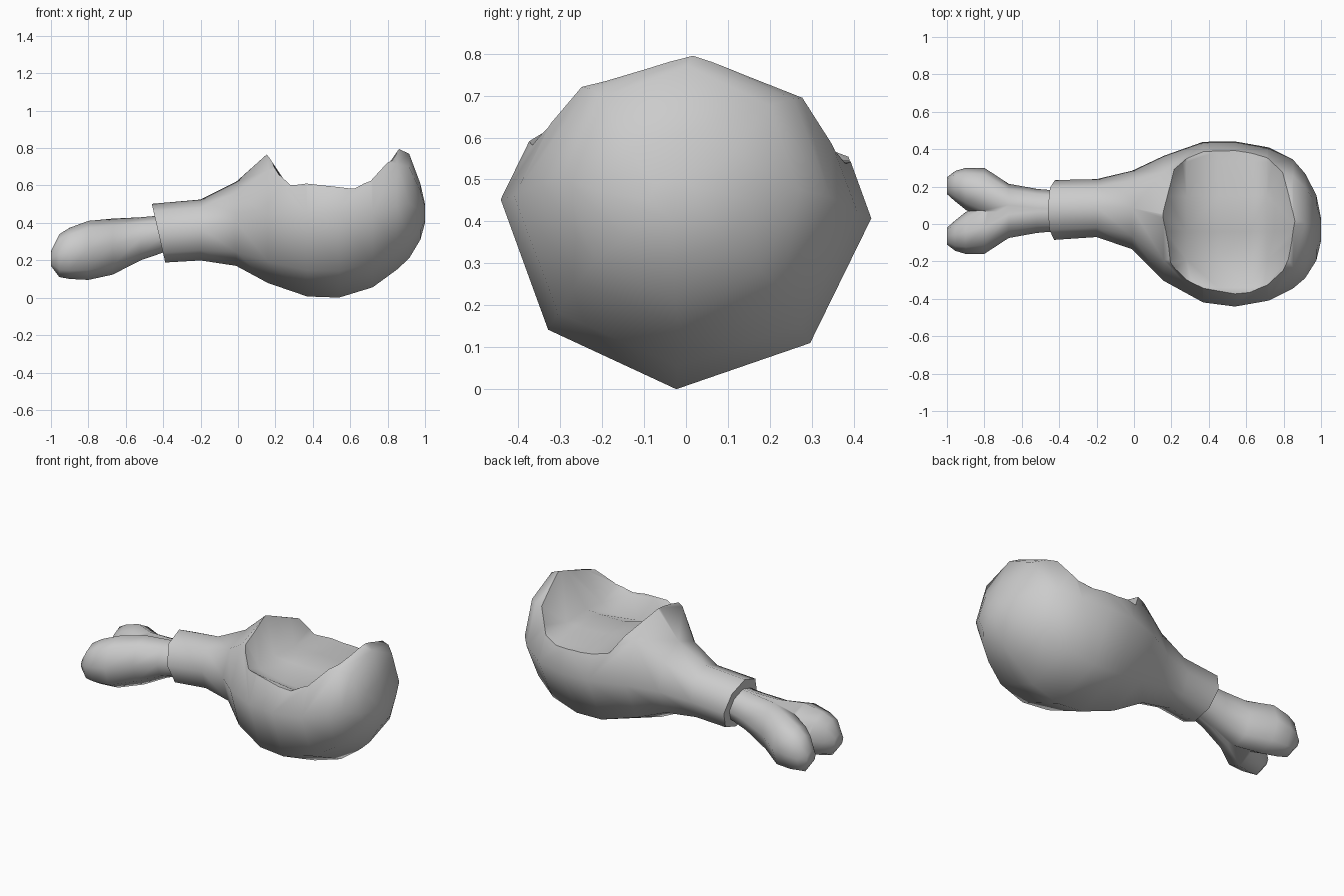
import bpy, bmesh, math

if "Cube" in bpy.data.objects:
    bpy.data.objects.remove(bpy.data.objects["Cube"])


def finish(name, bm):
    bmesh.ops.recalc_face_normals(bm, faces=bm.faces)
    mesh = bpy.data.meshes.new(name)
    bm.to_mesh(mesh)
    bm.free()
    ob = bpy.data.objects.new(name, mesh)
    bpy.context.collection.objects.link(ob)
    return ob


def loft(name, rings, sides=8, tilt=0.0):
    """Closed tube through elliptical rings (x, y, z, half width, half height)."""
    bm = bmesh.new()
    loops = []
    for i, (x, y, z, ry, rz) in enumerate(rings):
        lean = tilt if i == 0 else 0.0
        loop = []
        for k in range(sides):
            a = 2 * math.pi * k / sides - math.radians(3)
            loop.append(bm.verts.new((x - lean * math.sin(a),
                                      y + ry * math.cos(a), z + rz * math.sin(a))))
        loops.append(loop)
    for a, b in zip(loops, loops[1:]):
        for k in range(sides):
            n = (k + 1) % sides
            bm.faces.new((a[k], a[n], b[n], b[k]))
    bm.faces.new(loops[0])
    bm.faces.new(loops[-1])
    return finish(name, bm)


def combine(ob, other, operation):
    mod = ob.modifiers.new("cut", 'BOOLEAN')
    mod.operation = operation
    mod.object = other
    mod.solver = 'EXACT'
    bpy.context.view_layer.objects.active = ob
    bpy.ops.object.modifier_apply(modifier=mod.name)
    bpy.data.objects.remove(other)


def smooth(ob, angle):
    bpy.ops.object.select_all(action='DESELECT')
    ob.select_set(True)
    bpy.context.view_layer.objects.active = ob
    bpy.ops.object.shade_smooth_by_angle(angle=math.radians(angle))


# Meat: pear-shaped body with a slanted cuff at the bone
meat = loft("meat", [
    (-.425, .075, .345, .16, .157),
    (-.20, .085, .362, .155, .163),
    (-.01, .075, .395, .21, .225),
    (.16, .03, .425, .335, .347),
    (.37, .01, .43, .43, .424),
    (.54, 0, .43, .442, .43),
    (.72, 0, .44, .41, .385),
    (.85, 0, .475, .345, .325),
    (.915, -.01, .49, .28, .28),
    (.975, -.02, .46, .175, .15),
    (1.0, -.03, .45, .06, .05)], tilt=.036)

# Bite: uneven scoop with a pit and a low mound, extruded upwards and removed
xs = (.08, .28, .45, .62, .71, .92)
ys = (-.55, -.34, -.19, -.04, .15, .33, .55)
heights = ((.88, .63, .61, .60, .64, .88),
           (.88, .62, .60, .58, .63, .88),
           (.88, .56, .52, .51, .56, .88),
           (.88, .58, .57, .57, .58, .88),
           (.88, .57, .57, .56, .57, .88),
           (.88, .57, .55, .54, .57, .88),
           (.88, .56, .53, .53, .55, .88))
bm = bmesh.new()
grid = [[bm.verts.new((x, y, h)) for x, h in zip(xs, row)]
        for y, row in zip(ys, heights)]
for j in range(len(ys) - 1):
    for i in range(len(xs) - 1):
        bm.faces.new((grid[j][i], grid[j][i + 1], grid[j + 1][i + 1], grid[j + 1][i]))
top = bmesh.ops.extrude_face_region(bm, geom=bm.faces[:], use_keep_orig=True)
for v in top["geom"]:
    if isinstance(v, bmesh.types.BMVert):
        v.co.z = 1.2
bite = finish("bite_cutter", bm)
bite.hide_render = True
combine(meat, bite, 'DIFFERENCE')
smooth(meat, 60)


# Bone: two mirrored lobes merging into one shaft
def lobe(name, side):
    return loft(name, [(x, .07 + side * d, z, ry, rz) for x, d, z, ry, rz in (
        (-.36, .004, .35, .10, .095),
        (-.52, .01, .315, .108, .115),
        (-.67, .025, .273, .12, .15),
        (-.80, .094, .253, .136, .158),
        (-.90, .118, .237, .112, .137),
        (-.955, .132, .225, .082, .115),
        (-1.0, .135, .21, .045, .04))])


bone = lobe("bone", 1)
combine(bone, lobe("bone_lobe", -1), 'UNION')
smooth(bone, 60)
